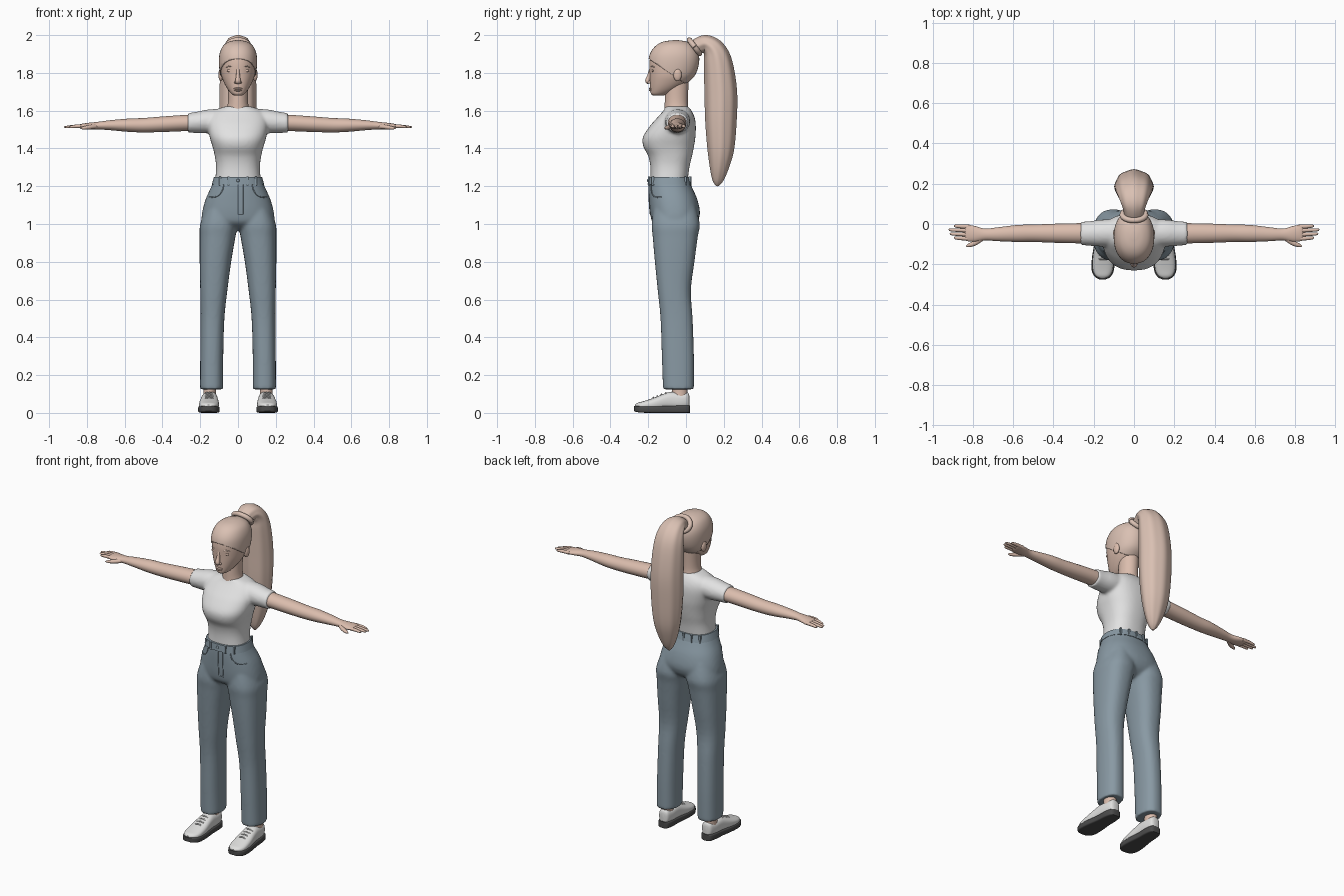
import bpy, bmesh, math
from mathutils import Vector, Matrix

cube = bpy.data.objects.get("Cube")
if cube:
    bpy.data.objects.remove(cube)

X, Y, Z = Vector((1, 0, 0)), Vector((0, 1, 0)), Vector((0, 0, 1))
made = []


def material(name, rgb):
    m = bpy.data.materials.new(name)
    m.use_nodes = True
    color = (*rgb, 1)
    m.diffuse_color = color
    node = next(n for n in m.node_tree.nodes if n.type == 'BSDF_PRINCIPLED')
    node.inputs["Base Color"].default_value = color
    node.inputs["Roughness"].default_value = 0.8
    return m


skin = material("skin", (0.71, 0.51, 0.42))
hair = material("hair", (0.70, 0.53, 0.45))
cloth = material("shirt white", (0.76, 0.76, 0.76))
denim = material("denim blue", (0.25, 0.32, 0.37))
leather = material("shoe white", (0.74, 0.74, 0.73))
rubber = material("sole grey", (0.07, 0.07, 0.07))


def smooth_rows(rows, steps):
    """Spline interpolation of every column between the given sections."""
    out = []
    for i in range(len(rows) - 1):
        a, b, c, d = (rows[max(0, min(len(rows) - 1, i + k))] for k in (-1, 0, 1, 2))
        for s in range(steps):
            t = s / steps
            out.append([q + 0.5 * t * (r - p + t * (2 * p - 5 * q + 4 * r - w + t * (3 * (q - r) + w - p)))
                        for p, q, r, w in zip(a, b, c, d)])
    return out + [list(rows[-1])]


def tube(bm, rows, axis=None, side=X, n=2, segs=32, steps=4, ridge=0, mirror=False):
    """Skin a path of (x, y, z, radius along side, other radius) with superellipse rings."""
    rows = smooth_rows(rows, steps)
    centers = [Vector(r[:3]) for r in rows]
    for sign in ((1, -1) if mirror else (1,)):
        rings = []
        for i, (c, r) in enumerate(zip(centers, rows)):
            t = axis or (centers[min(i + 1, len(rows) - 1)] - centers[max(i - 1, 0)]).normalized()
            u = (side - t * side.dot(t)).normalized()
            v = t.cross(u)
            ring = []
            for k in range(segs):
                a = math.tau * k / segs
                ca, sa = math.cos(a), math.sin(a)
                grow = 1 + ridge * math.cos(8 * a)
                p = c + u * max(r[3], .001) * grow * math.copysign(abs(ca) ** (2 / n), ca) \
                    + v * max(r[4], .001) * grow * math.copysign(abs(sa) ** (2 / n), sa)
                ring.append(bm.verts.new((p.x * sign, p.y, p.z)))
            rings.append(ring)
        for lo, hi in zip(rings, rings[1:]):
            for k in range(segs):
                j = (k + 1) % segs
                bm.faces.new((lo[k], lo[j], hi[j], hi[k]))
        bm.faces.new(rings[0])
        bm.faces.new(rings[-1])


def stack(rows):
    """Turn (z, x0, x1, y0, y1) sections into upright tube rows."""
    return [((a + b) / 2, (c + d) / 2, z, (b - a) / 2, (d - c) / 2) for z, a, b, c, d in rows]


def even(rows):
    """Symmetric version of stack: (z, half width, y0, y1)."""
    return stack([(z, -w, w, c, d) for z, w, c, d in rows])


def blob(bm, loc, size, mirror=False):
    for s in ((1, -1) if mirror else (1,)):
        place = Matrix.Translation((loc[0] * s, loc[1], loc[2]))
        bmesh.ops.create_uvsphere(bm, u_segments=20, v_segments=12, radius=1,
                                  matrix=place @ Matrix.Diagonal((*size, 1)))


def box(bm, loc, size):
    bmesh.ops.create_cube(bm, size=1, matrix=Matrix.Translation(loc) @ Matrix.Diagonal((*size, 1)))


def finish(name, bm, mat, blend=False):
    bmesh.ops.recalc_face_normals(bm, faces=bm.faces)
    me = bpy.data.meshes.new(name)
    bm.to_mesh(me)
    bm.free()
    ob = bpy.data.objects.new(name, me)
    me.materials.append(mat)
    bpy.context.collection.objects.link(ob)
    made.append(ob)
    if blend:  # fuse overlapping volumes into one soft garment
        mod = ob.modifiers.new("fuse", 'REMESH')
        mod.mode, mod.voxel_size, mod.use_smooth_shade = 'VOXEL', 0.009, True
        soft = ob.modifiers.new("soften", 'SMOOTH')
        soft.factor, soft.iterations = 0.5, 5
    return ob


# Head with neck, nose, lips, eyes and ears
head = even([(1.68, .02, -.175, -.12), (1.69, .036, -.186, -.09), (1.715, .056, -.189, -.04),
             (1.75, .075, -.191, .01), (1.79, .089, -.192, .045), (1.85, .095, -.194, .063),
             (1.9, .091, -.184, .06), (1.94, .073, -.155, .035), (1.962, .042, -.115, 0),
             (1.97, .008, -.065, -.045)])
bm = bmesh.new()
tube(bm, head, axis=Z, n=2.15, segs=40)
tube(bm, even([(1.57, .075, -.115, .025), (1.62, .057, -.113, .012), (1.67, .052, -.112, .01),
               (1.76, .055, -.11, .015)]), axis=Z)
tube(bm, [(0, -.186, 1.82, .009, .009), (0, -.194, 1.785, .01, .011), (0, -.203, 1.757, .015, .013),
          (0, -.196, 1.745, .011, .006)], segs=16)
blob(bm, (.012, -.194, 1.75), (.008, .01, .007), True)
blob(bm, (0, -.188, 1.717), (.024, .009, .005))
blob(bm, (0, -.187, 1.708), (.02, .009, .006))
blob(bm, (.04, -.176, 1.812), (.019, .006, .008), True)
blob(bm, (.091, -.045, 1.79), (.013, .022, .034), True)
finish("head", bm, skin)

bm = bmesh.new()
tube(bm, [(.02, -.187, 1.828, .003, .003), (.042, -.181, 1.836, .005, .004), (.062, -.167, 1.83, .002, .002)],
     side=Y, segs=8, mirror=True)
finish("eyebrows", bm, hair)

# Swept-back hair, trimmed along a slanted hairline
bm = bmesh.new()
tube(bm, [(x, y, z + .003, a + .006, b + .006) for x, y, z, a, b in head], axis=Z, n=2.15, segs=40)
bmesh.ops.bisect_plane(bm, geom=bm.verts[:] + bm.edges[:] + bm.faces[:], plane_co=(0, 0, 1.74),
                       plane_no=(0, .68, 1), clear_inner=True)
cap = finish("hair_cap", bm, hair)
cap.modifiers.new("thickness", 'SOLIDIFY').thickness = .008

# Ponytail and its tie
bm = bmesh.new()
tube(bm, [(0, .03, 1.925, .045, .035), (0, .07, 1.945, .052, .043), (0, .108, 1.953, .065, .047),
          (0, .148, 1.92, .08, .06), (0, .17, 1.85, .09, .075), (0, .184, 1.7, .096, .085),
          (0, .185, 1.55, .095, .082), (0, .184, 1.4, .083, .07), (0, .176, 1.3, .06, .05),
          (0, .168, 1.23, .03, .028), (0, .165, 1.2, .006, .005)], segs=64, ridge=.018)
finish("ponytail", bm, hair)
bm = bmesh.new()
ring = [(.058 * math.cos(a), .045 - .027 * math.sin(a), 1.938 + .036 * math.sin(a), .014, .014)
        for a in (math.tau * k / 24 for k in range(25))]
tube(bm, ring, side=Vector((0, .8, .6)), segs=12, steps=1)
finish("hair_tie", bm, hair)

# Shirt: torso and sleeves fused together
bm = bmesh.new()
tube(bm, even([(1.22, .122, -.188, .008), (1.3, .116, -.188, .018), (1.36, .123, -.2, .032),
               (1.41, .135, -.226, .042), (1.46, .15, -.228, .05), (1.52, .16, -.19, .052),
               (1.56, .157, -.155, .047), (1.59, .14, -.128, .035), (1.61, .105, -.112, .022),
               (1.623, .065, -.108, .012)]), axis=Z, n=2.4, segs=48)
tube(bm, [(.09, -.045, 1.545, .068, .066), (.16, -.045, 1.543, .067, .063), (.22, -.047, 1.538, .061, .056),
          (.266, -.047, 1.535, .058, .052)], axis=X, side=Y, mirror=True)
finish("shirt", bm, cloth, blend=True)

# Arms and hands
bm = bmesh.new()
tube(bm, [(.2, -.046, 1.535, .05, .044), (.27, -.046, 1.535, .05, .043), (.4, -.046, 1.528, .047, .041),
          (.5, -.046, 1.523, .043, .038), (.58, -.047, 1.523, .042, .035), (.68, -.051, 1.523, .034, .026),
          (.74, -.052, 1.521, .029, .02), (.79, -.049, 1.519, .039, .017), (.83, -.044, 1.518, .041, .012),
          (.84, -.043, 1.517, .036, .007)], axis=X, side=Y, mirror=True)
for y, tip in ((-.073, .895), (-.053, .915), (-.033, .92), (-.014, .895)):
    tube(bm, [(.81, y, 1.518, .01, .01), (.86, y + .002, 1.517, .0095, .009),
              (tip - .008, y + .004, 1.513, .007, .006), (tip, y + .004, 1.512, .002, .002)],
         side=Y, segs=12, mirror=True)
tube(bm, [(.755, -.07, 1.516, .014, .013), (.79, -.094, 1.512, .013, .011), (.82, -.106, 1.508, .009, .008),
          (.835, -.11, 1.507, .002, .002)], side=Y, segs=12, mirror=True)
finish("arms", bm, skin)

# Trousers: hips and legs fused together
bm = bmesh.new()
tube(bm, even([(1.235, .126, -.195, .014), (1.19, .145, -.197, .034), (1.13, .172, -.195, .06),
               (1.06, .19, -.19, .074), (1.01, .19, -.178, .06), (.98, .15, -.14, .03),
               (.965, .07, -.1, 0)]), axis=Z, n=2.3, segs=48)
tube(bm, stack([(1.1, .012, .165, -.17, .05), (1.0, .004, .2, -.182, .073), (.93, .014, .203, -.176, .062),
                (.8, .036, .203, -.165, .045), (.65, .056, .2, -.15, .026), (.5, .072, .198, -.135, .035),
                (.3, .078, .2, -.128, .042), (.125, .079, .201, -.122, .042)]),
     axis=Z, n=2.4, mirror=True)
trousers = finish("trousers", bm, denim, blend=True)

# Waistband
bm = bmesh.new()
tube(bm, even([(1.208, .139, -.203, .029), (1.25, .127, -.2, .018)]), axis=Z, n=2.35, segs=48, steps=1)
band = finish("waistband", bm, denim)
bpy.context.view_layer.update()


def surface_y(ob, x, z, facing):
    hit, point, _, _ = ob.ray_cast(Vector((x, facing, z)), Vector((0, -facing, 0)))
    return point.y if hit else -.09 + facing * .09


# Belt loops, fly, hip pockets and button
bm = bmesh.new()
for x in (-.095, -.05, 0, .05, .095):
    for facing in (-1, 1):
        if x or facing > 0:
            box(bm, (x, surface_y(band, x, 1.23, facing), 1.228), (.011, .012, .046))
finish("belt_loops", bm, denim)
bm = bmesh.new()
blob(bm, (0, surface_y(band, 0, 1.23, -1), 1.23), (.008, .005, .008))
for x in (0, .03):
    tube(bm, [(x, surface_y(trousers, x, z, -1), z, .003, .003) for z in (1.21, 1.16, 1.1, 1.05)], segs=8)
tube(bm, [(x, surface_y(trousers, x, 1.05, -1), 1.05, .003, .003) for x in (0, .015, .03)], side=Z, segs=8)
tube(bm, [(x, surface_y(trousers, x, z, -1), z, .003, .003)
          for x, z in ((.075, 1.21), (.084, 1.175), (.105, 1.15), (.13, 1.142), (.152, 1.142))],
     side=Y, segs=8, mirror=True)
finish("trouser_seams", bm, denim)

# Ankles
bm = bmesh.new()
tube(bm, stack([(.06, .113, .187, -.08, .012), (.1, .117, .183, -.073, .008), (.2, .115, .185, -.075, .008)]),
     axis=Z, mirror=True)
finish("ankles", bm, skin)


# Shoes: sections run heel to toe
def shoe_part(name, mat, rows, n):
    bm = bmesh.new()
    tube(bm, [(.148 - y * .03, y, (lo + hi) / 2, w, (hi - lo) / 2) for y, w, lo, hi in rows],
         axis=Y, n=n, mirror=True)
    return finish(name, bm, mat)


shoe_part("soles", rubber, [(.022, .018, 0, .04), (.012, .034, 0, .04), (-.03, .043, 0, .04),
                            (-.09, .046, 0, .037), (-.17, .056, 0, .036), (-.23, .055, .001, .036),
                            (-.263, .038, .005, .037), (-.275, .015, .01, .036)], 6)
shoe_part("shoe_uppers", leather, [(.018, .015, .03, .09), (.008, .031, .025, .108), (-.03, .039, .02, .107),
                                   (-.075, .042, .02, .112), (-.11, .045, .02, .104), (-.17, .052, .015, .08),
                                   (-.225, .05, .015, .062), (-.257, .035, .02, .053),
                                   (-.27, .012, .027, .043)], 2.6)
bm = bmesh.new()
for k in range(4):
    y, z = -.108 - k * .022, .106 - k * .008
    tube(bm, [(.127, y, z - .009, .004, .004), (.152, y, z, .004, .004), (.177, y, z - .009, .004, .004)],
         side=Y, segs=8, mirror=True)
finish("laces", bm, leather)

# Smooth shading with sharp edges kept
for ob in bpy.context.selected_objects:
    ob.select_set(False)
for ob in made:
    ob.select_set(True)
bpy.context.view_layer.objects.active = made[0]
bpy.ops.object.shade_smooth_by_angle(angle=math.radians(40))
